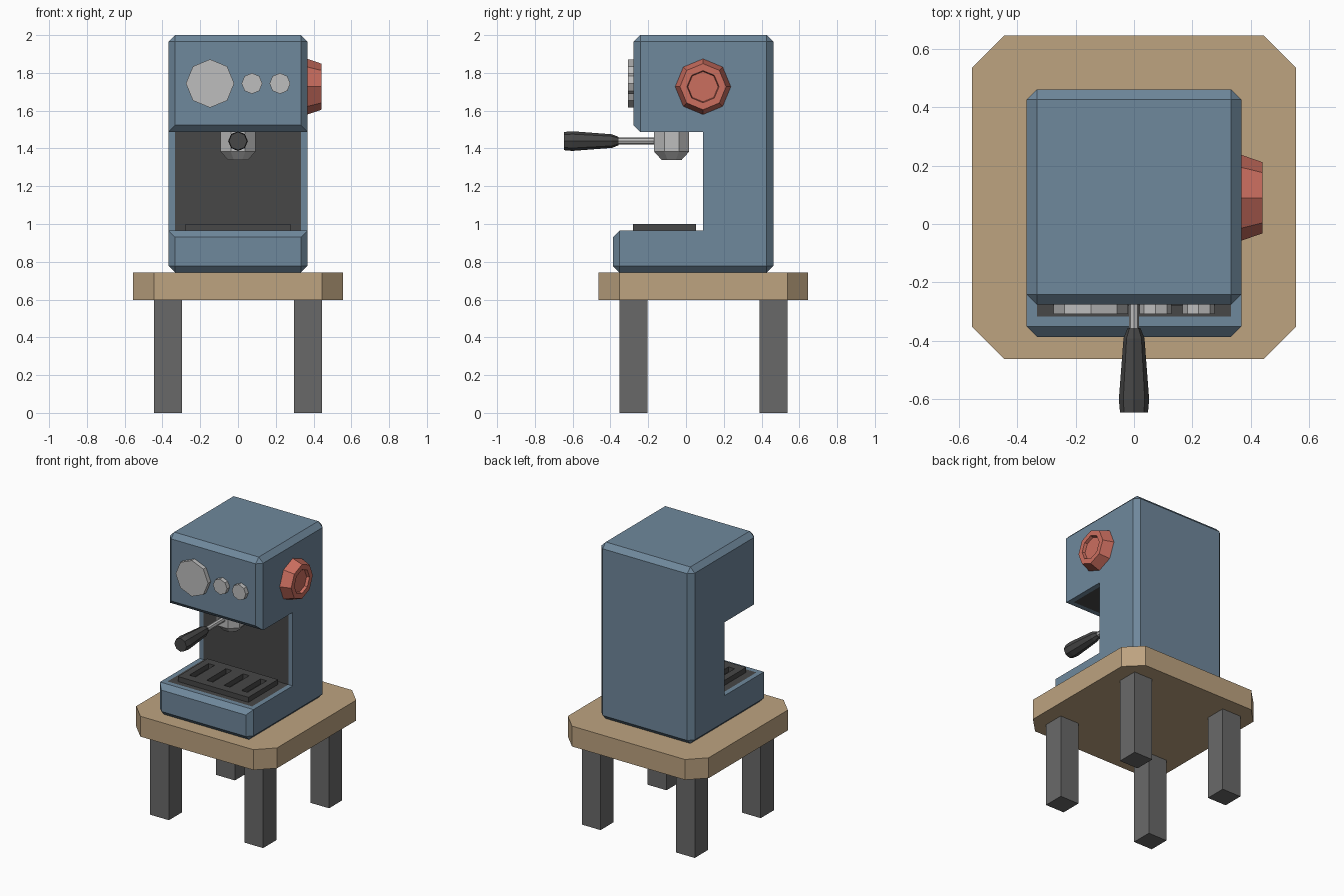
import bpy, bmesh, math
from mathutils import Vector

if "Cube" in bpy.data.objects:
    bpy.data.objects.remove(bpy.data.objects["Cube"])


def material(name, rgb):
    m = bpy.data.materials.new(name)
    lin = [((c / 255 + 0.055) / 1.055) ** 2.4 for c in rgb]
    m.diffuse_color = (*lin, 1)
    m.use_nodes = True
    m.node_tree.nodes["Principled BSDF"].inputs["Base Color"].default_value = m.diffuse_color
    return m


BLUE = material("slate_blue", (111, 136, 156))
DARK = material("charcoal", (71, 71, 71))
GREY = material("leg_grey", (105, 105, 105))
WOOD = material("wood", (189, 163, 128))
SILVER = material("silver", (189, 189, 189))
RED = material("coral_red", (203, 110, 95))


def finish(name, bm, *mats):
    bmesh.ops.recalc_face_normals(bm, faces=bm.faces[:])
    me = bpy.data.meshes.new(name)
    bm.to_mesh(me)
    bm.free()
    for m in mats:
        me.materials.append(m)
    ob = bpy.data.objects.new(name, me)
    bpy.context.collection.objects.link(ob)
    return ob


def prism(points, vec):
    """Extrude a closed outline along a vector."""
    bm = bmesh.new()
    face = bm.faces.new([bm.verts.new(p) for p in points])
    new = bmesh.ops.extrude_face_region(bm, geom=[face], use_keep_orig=True)["geom"]
    bmesh.ops.translate(bm, vec=vec, verts=[v for v in new if isinstance(v, bmesh.types.BMVert)])
    bmesh.ops.recalc_face_normals(bm, faces=bm.faces[:])
    return bm


def lathe(name, rings, origin, axis, mat, sides=8, phase=0.0):
    """Faceted turned part: rings are (radius, distance along axis)."""
    bm = bmesh.new()
    rot = Vector(axis).to_track_quat('Z', 'Y')
    loops = []
    for r, h in rings:
        loop = []
        for i in range(sides):
            a = math.tau * i / sides + phase
            loop.append(bm.verts.new(Vector(origin) + rot @ Vector((r * math.cos(a), r * math.sin(a), h))))
        loops.append(loop)
    for a, b in zip(loops, loops[1:]):
        for i in range(sides):
            j = (i + 1) % sides
            bm.faces.new((a[i], a[j], b[j], b[i]))
    bm.faces.new(loops[0])
    bm.faces.new(loops[-1])
    return finish(name, bm, mat)


# machine body: C-shaped side profile, chamfered outside, dark lining in the mouth
HW, CH = 0.368, 0.035
profile = [(-0.387, 0.743), (0.462, 0.743), (0.462, 2.0), (-0.277, 2.0),
           (-0.277, 1.488), (0.09, 1.488), (0.09, 0.965), (-0.387, 0.965)]
bm = prism([(-HW, y, z) for y, z in profile], (2 * HW, 0, 0))


def mouth_faces():
    found = []
    for f in bm.faces:
        c = f.calc_center_median()
        if abs(c.x) < 0.01 and 0.96 < c.z < 1.495 and c.y < 0.1:
            found.append(f)
    return found


mouth = set(mouth_faces())
edges = [e for e in bm.edges
         if not any(f in mouth for f in e.link_faces) or all(v.co.y < -0.1 for v in e.verts)]
bmesh.ops.bevel(bm, geom=edges, offset=CH, offset_type='OFFSET', segments=1,
                profile=0.5, affect='EDGES', clamp_overlap=False)
lining = mouth_faces()
bmesh.ops.inset_region(bm, faces=lining, thickness=CH, depth=0,
                       use_boundary=True, use_even_offset=True)
for f in lining:
    f.material_index = 1
finish("machine_body", bm, BLUE, DARK)

# drip tray: plate with four slots
xs = [-0.278]
for c in (-0.205, -0.068, 0.068, 0.205):
    xs += [c - 0.024, c + 0.024]
xs.append(0.278)
ys = [-0.28, -0.22, -0.005, 0.053]
bm = bmesh.new()
grid = [[bm.verts.new((x, y, 0.965)) for y in ys] for x in xs]
for i in range(len(xs) - 1):
    for j in range(3):
        if not (i % 2 and j == 1):
            bm.faces.new((grid[i][j], grid[i + 1][j], grid[i + 1][j + 1], grid[i][j + 1]))
new = bmesh.ops.extrude_face_region(bm, geom=bm.faces[:], use_keep_orig=True)["geom"]
bmesh.ops.translate(bm, vec=(0, 0, 0.036), verts=[v for v in new if isinstance(v, bmesh.types.BMVert)])
finish("drip_tray", bm, DARK)

# front gauge and two buttons
for name, x, r in (("gauge", -0.148, 0.128), ("left_button", 0.074, 0.055), ("right_button", 0.222, 0.055)):
    lathe(name, [(r, 0), (r, 0.034)], (x, -0.274, 1.744), (0, -1, 0), SILVER)

# side knob with recessed centre
lathe("side_knob", [(0.148, 0), (0.122, 0.075), (0.085, 0.075), (0.08, 0.055)],
      (0.366, 0.09, 1.727), (1, 0, 0), RED)

# brew head under the overhang
lathe("brew_head", [(0.1, 0), (0.1, 0.107), (0.058, 0.15)], (0, -0.076, 1.49), (0, 0, -1),
      SILVER, phase=math.pi / 8)

# filter holder: rod and grip
lathe("holder_rod", [(0.018, 0), (0.018, 0.23)], (0, -0.14, 1.439), (0, -1, 0), SILVER)
lathe("holder_grip", [(0.022, 0), (0.036, 0.035), (0.052, 0.245), (0.048, 0.29)],
      (0, -0.357, 1.439), (0, -1, 0), DARK)

# table top with cut corners
CY, TX, TY, CUT = 0.092, 0.555, 0.555, 0.11
outline = []
for sx, sy in ((1, 1), (-1, 1), (-1, -1), (1, -1)):
    pair = [(sx * TX, CY + sy * (TY - CUT), 0.598), (sx * (TX - CUT), CY + sy * TY, 0.598)]
    outline += pair if sx * sy > 0 else pair[::-1]
finish("table_top", prism(outline, (0, 0, 0.145)), WOOD)

# four square legs
for side, sx in (("left", -1), ("right", 1)):
    for end, sy in (("front", -1), ("back", 1)):
        cx, cy, h = sx * 0.371, CY + sy * 0.371, 0.074
        sq = [(cx + a * h, cy + b * h, 0) for a, b in ((-1, -1), (1, -1), (1, 1), (-1, 1))]
        finish(f"{end}_{side}_leg", prism(sq, (0, 0, 0.6)), GREY)
